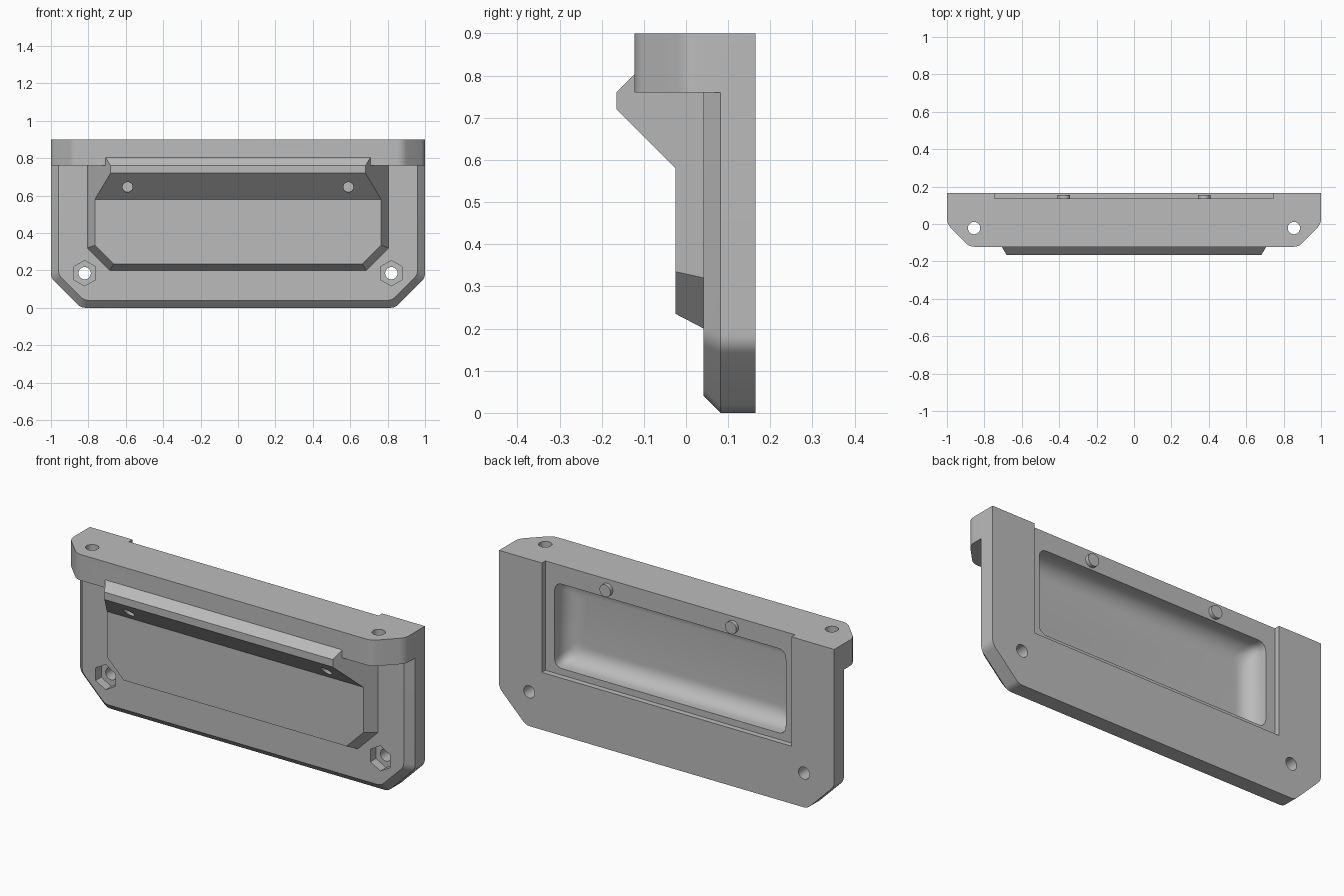
import bpy, bmesh, math
from mathutils import Vector

if "Cube" in bpy.data.objects:
    bpy.data.objects.remove(bpy.data.objects["Cube"], do_unlink=True)

grey = bpy.data.materials.new("plain grey")
grey.use_nodes = True
grey.diffuse_color = (0.5, 0.5, 0.5, 1)
grey.node_tree.nodes["Principled BSDF"].inputs["Base Color"].default_value = (0.5, 0.5, 0.5, 1)

BACK = 0.165       # rear plane
FLOOR = 0.135      # rear recess plane


def finish(name, bm):
    bmesh.ops.recalc_face_normals(bm, faces=bm.faces)
    mesh = bpy.data.meshes.new(name)
    bm.to_mesh(mesh)
    bm.free()
    mesh.materials.append(grey)
    ob = bpy.data.objects.new(name, mesh)
    bpy.context.collection.objects.link(ob)
    return ob


def loft(name, rings):
    """Skin a stack of closed rings and cap both ends."""
    bm = bmesh.new()
    loops = [[bm.verts.new(p) for p in ring] for ring in rings]
    n = len(loops[0])
    for a, b in zip(loops, loops[1:]):
        for i in range(n):
            j = (i + 1) % n
            bm.faces.new((a[i], a[j], b[j], b[i]))
    bm.faces.new(loops[0])
    bm.faces.new(loops[-1])
    return finish(name, bm)


def hull(name, points):
    bm = bmesh.new()
    for p in points:
        bm.verts.new(p)
    bmesh.ops.convex_hull(bm, input=bm.verts)
    bmesh.ops.delete(bm, geom=[v for v in bm.verts if not v.link_faces], context='VERTS')
    bmesh.ops.dissolve_limit(bm, angle_limit=0.01, verts=bm.verts, edges=bm.edges)
    return finish(name, bm)


def rounded(points, reach, steps=6):
    """Round each corner of a 2D outline; reach is the length cut from each side."""
    out = []
    pts = [Vector(p) for p in points]
    for i, p in enumerate(pts):
        r = reach[i]
        if r == 0:
            out.append(p)
            continue
        a = p + (pts[i - 1] - p).normalized() * r
        b = p + (pts[(i + 1) % len(pts)] - p).normalized() * r
        for k in range(steps + 1):
            t = k / steps
            out.append(a * (1 - t) ** 2 + p * 2 * t * (1 - t) + b * t * t)
    return out


def upright(outline, y):
    return [(p[0], y, p[1]) for p in outline]


def rod(name, x, a, b, radius, axis, sides=32):
    """Cylinder along y (a = height) or along z (a = depth), spanning b."""
    rings = []
    for s in b:
        ring = []
        for i in range(sides):
            t = 2 * math.pi * (i + 0.5) / sides
            u, v = x + radius * math.cos(t), a + radius * math.sin(t)
            ring.append((u, s, v) if axis == 'y' else (u, v, s))
        rings.append(ring)
    return loft(name, rings)


def combine(base, other, operation):
    mod = base.modifiers.new(operation.lower(), 'BOOLEAN')
    mod.operation, mod.object, mod.solver = operation, other, 'EXACT'
    bpy.context.view_layer.objects.active = base
    bpy.ops.object.modifier_apply(modifier=mod.name)
    bpy.data.objects.remove(other, do_unlink=True)


# Plate with cut lower corners and a bevelled front edge
def plate_outline(inset):
    w, z, c = 1 - inset, inset, 0.16 - 0.586 * inset
    pts = [(w, 0.85), (w, z + c), (w - c, z), (c - w, z), (-w, z + c), (-w, 0.85)]
    return rounded(pts, (0, 0.025, 0.025, 0.025, 0.025, 0))


body = loft("handle_panel", [upright(plate_outline(0), BACK),
                             upright(plate_outline(0), 0.082),
                             upright(plate_outline(0.04), 0.042)])

# Top flange with cut front corners
flange_outline = rounded([(1, BACK), (1, 0), (0.88, -0.122), (-0.88, -0.122), (-1, 0), (-1, BACK)],
                         (0, 0.03, 0.03, 0.03, 0.03, 0))
combine(body, loft("top_flange", [[(p.x, p.y, z) for p in flange_outline]
                                  for z in (0.76, 0.9)]), 'UNION')


# Raised front housing with tapered sides
def half_width(y):
    return 0.805 - 0.04 * (0.042 - y) / 0.067


points = []
for y in (0.06, -0.025):
    t = (0.042 - y) / 0.067
    for s in (-1, 1):
        points += [(s * half_width(y), y, 0.805), (s * half_width(y), y, 0.32 + 0.015 * t),
                   (s * (0.685 - 0.02 * t), y, 0.2 + 0.035 * t)]
combine(body, hull("front_housing", points), 'UNION')

# Overhanging grip lip
profile = [(0.06, 0.58), (-0.025, 0.58), (-0.165, 0.72), (-0.165, 0.76), (-0.12, 0.805), (0.06, 0.805)]
combine(body, hull("grip_lip", [(s * half_width(y), y, z) for y, z in profile for s in (-1, 1)]), 'UNION')

# Shallow rear recess, open at the top
recess = [(0.745, 0.31), (0.745, 1), (-0.745, 1), (-0.745, 0.31)]
combine(body, loft("recess_cutter", [upright(recess, FLOOR), upright(recess, 0.3)]), 'DIFFERENCE')


# Deep rear pocket with a coved floor
def pocket_outline(inset):
    w, lo, hi = 0.69 - inset, 0.345 + inset, 0.8 - inset
    return rounded([(w, lo), (w, hi), (-w, hi), (-w, lo)], (0.05,) * 4)


cove, depth = 0.085, 0.02
rings = [upright(pocket_outline(0), 0.15)]
for k in range(9):
    a = math.pi / 2 * k / 8
    rings.append(upright(pocket_outline(cove * (1 - math.cos(a))), depth + cove * (1 - math.sin(a))))
combine(body, loft("pocket_cutter", rings), 'DIFFERENCE')

# Holes, nut traps and rear studs on both sides
for s in (-1, 1):
    for cutter in (rod("bolt_hole", s * 0.82, 0.185, (-0.1, 0.3), 0.033, 'y'),
                   rod("nut_trap", s * 0.82, 0.185, (0, 0.09), 0.068, 'y', 6),
                   rod("flange_hole", s * 0.855, -0.022, (0.7, 1), 0.033, 'z'),
                   rod("lip_hole", s * 0.59, 0.645, (-0.2, -0.04), 0.027, 'y')):
        combine(body, cutter, 'DIFFERENCE')
    combine(body, rod("rear_stud", s * 0.375, 0.845, (0.12, 0.155), 0.033, 'y'), 'UNION')

# Crisp edges, smooth fillets
bpy.ops.object.select_all(action='DESELECT')
body.select_set(True)
bpy.context.view_layer.objects.active = body
bpy.ops.object.shade_smooth_by_angle(angle=math.radians(30))
